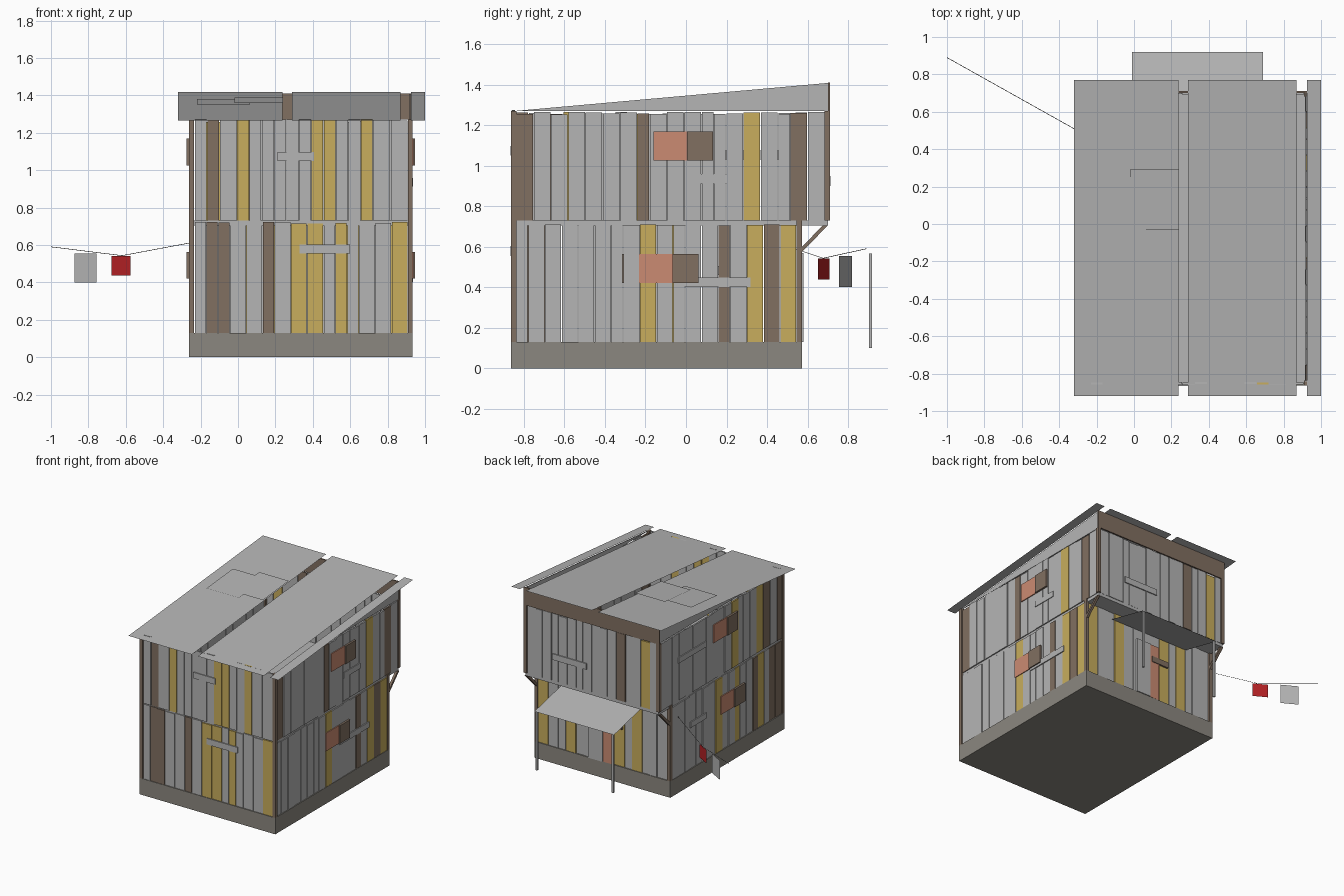
import bpy, bmesh, random
from mathutils import Vector

random.seed(4)
cube = bpy.data.objects.get("Cube")
if cube:
    bpy.data.objects.remove(cube)

COLOURS = {
    "grey_wood": (0.46, 0.46, 0.46),
    "brown_wood": (0.22, 0.16, 0.12),
    "yellow_wood": (0.58, 0.42, 0.11),
    "salmon": (0.6, 0.26, 0.17),
    "red_cloth": (0.45, 0.015, 0.018),
    "base_stone": (0.26, 0.245, 0.215),
    "dark_rope": (0.03, 0.03, 0.03),
}
MATS = {}
for mat_name, rgb in COLOURS.items():
    m = bpy.data.materials.new(mat_name)
    m.use_nodes = True
    m.diffuse_color = (*rgb, 1)
    m.node_tree.nodes["Principled BSDF"].inputs["Base Color"].default_value = (*rgb, 1)
    MATS[mat_name] = m
GREY, BROWN, YELLOW = "grey_wood", "brown_wood", "yellow_wood"


def finish(name, bm, mats):
    mesh = bpy.data.meshes.new(name)
    bmesh.ops.recalc_face_normals(bm, faces=bm.faces)
    bm.to_mesh(mesh)
    bm.free()
    for mat in mats:
        mesh.materials.append(MATS[mat])
    obj = bpy.data.objects.new(name, mesh)
    bpy.context.collection.objects.link(obj)
    return obj


def add_box(bm, lo, hi, index=0):
    lo, hi = Vector(lo), Vector(hi)
    verts = bmesh.ops.create_cube(bm, size=1)["verts"]
    for v in verts:
        v.co = (lo + hi) / 2 + v.co * (hi - lo)
    for f in {f for v in verts for f in v.link_faces}:
        f.material_index = index


def box(name, lo, hi, mat):
    bm = bmesh.new()
    add_box(bm, lo, hi)
    return finish(name, bm, [mat])


def sheet(name, corners, mat):
    bm = bmesh.new()
    bm.faces.new([bm.verts.new(c) for c in corners])
    return finish(name, bm, [mat])


def prism(name, profile, x0, x1, mat):
    """Extrude a (y, z) profile along x."""
    bm = bmesh.new()
    face = bm.faces.new([bm.verts.new((x0, y, z)) for y, z in profile])
    ext = bmesh.ops.extrude_face_region(bm, geom=[face])["geom"]
    moved = [g for g in ext if isinstance(g, bmesh.types.BMVert)]
    bmesh.ops.translate(bm, verts=moved, vec=(x1 - x0, 0, 0))
    return finish(name, bm, [mat])


def plank_wall(name, pattern, axis, start, end, depth, z0, z1):
    """Row of boards; letter gives the colour, a capital gives a wide board."""
    widths = [1.4 if c.isupper() else 1 for c in pattern]
    unit = (end - start) / sum(widths)
    bm = bmesh.new()
    pos = start
    for c, w in zip(pattern, widths):
        a, b = pos + 0.002, pos + w * unit - 0.002
        pos += w * unit
        shift = random.uniform(-0.003, 0.003)
        d0, d1 = depth - 0.006 + shift, depth + 0.006 + shift
        top = z1 - random.uniform(0, 0.012)
        index = "gby".index(c.lower())
        if axis == "x":
            add_box(bm, (a, d0, z0), (b, d1, top), index)
        else:
            add_box(bm, (d0, a, z0), (d1, b, top), index)
    return finish(name, bm, [GREY, BROWN, YELLOW])


LEFT, RIGHT = 0.933, -0.262
FRONT, BACK, UPPER_BACK = -0.864, 0.573, 0.71
BASE, STOREY, EAVE = 0.13, 0.73, 1.27

# Base and the floor between storeys
box("stone_base", (RIGHT, FRONT, 0), (LEFT, BACK, BASE), "base_stone")
box("upper_floor", (RIGHT + 0.012, FRONT + 0.015, 0.705), (LEFT - 0.012, 0.7, STOREY), GREY)

# Plank walls
sx, sy = (-0.232, 0.908), -0.838
plank_wall("front_lower_wall", "gbbGGbGYYgygGGY", "x", *sx, -0.852, BASE, 0.725)
plank_wall("front_upper_wall", "gbGygggggyyggyGG", "x", *sx, -0.852, STOREY, 1.275)
plank_wall("back_lower_wall", "GggYgYGgGGYgGY", "x", *sx, 0.56, BASE, 0.715)
plank_wall("back_upper_wall", "gYGgBGgGGgGGgGgG", "x", *sx, 0.697, STOREY, EAVE)
plank_wall("left_lower_wall", "gGGGGGgGYGgGGbGYBY", "y", sy, 0.546, 0.922, BASE, 0.715)
plank_wall("left_upper_wall", "BGGGGGGbGGGggGYGgBG", "y", sy, 0.685, 0.922, STOREY, 1.265)
plank_wall("right_lower_wall", "BBgYbGGyGGYGGGGgGG", "y", sy, 0.546, -0.251, BASE, 0.715)
plank_wall("right_upper_wall", "bGBYGGgYGGgGGGGGGgG", "y", sy, 0.685, -0.251, STOREY, 1.265)

# Corner posts and diagonal brackets, both sides
for side, x0, x1 in (("right", RIGHT, RIGHT + 0.028), ("left", LEFT - 0.025, LEFT)):
    box(side + "_front_post", (x0, FRONT, BASE), (x1, FRONT + 0.027, EAVE), BROWN)
    box(side + "_lower_back_post", (x0, BACK - 0.027, BASE), (x1, BACK, STOREY), BROWN)
    box(side + "_upper_back_post", (x0, UPPER_BACK - 0.027, STOREY), (x1, UPPER_BACK, EAVE), BROWN)
    prism(side + "_bracket", [(0.573, 0.575), (0.573, 0.6), (0.675, 0.705), (0.7, 0.705)],
          x0 + 0.003, x1 - 0.003, BROWN)
    xm = (x0 + x1) / 2
    prism(side + "_gable", [(FRONT + 0.02, EAVE), (0.7, EAVE), (0.7, 1.408)],
          xm - 0.003, xm + 0.003, GREY)
box("back_beam", (RIGHT, 0.7, EAVE), (LEFT, UPPER_BACK, 1.41), BROWN)


# Sloping roof sheets with open gaps, and two patches
def roof_sheet(name, x0, x1, y0, y1, lift=0.0):
    def z(y):
        return 1.349 + 0.0905 * y + lift
    return sheet(name, [(x0, y0, z(y0)), (x1, y0, z(y0)), (x1, y1, z(y1)), (x0, y1, z(y1))], GREY)


for label, x0, x1 in (("right", -0.32, 0.237), ("middle", 0.29, 0.87), ("left", 0.925, 1.0)):
    roof_sheet(label + "_roof_sheet", x0, x1, -0.92, 0.77)
roof_sheet("large_roof_patch", -0.22, 0.065, -0.08, 0.25, 0.008)
roof_sheet("small_roof_patch", -0.02, 0.24, -0.03, 0.295, 0.013)

# Side windows with shutters, mirrored layout on both walls
for label, x, out, y_start, z0 in (
        ("left_upper", 0.93, 1, -0.16, 1.025), ("left_lower", 0.93, 1, -0.232, 0.42),
        ("right_upper", -0.26, -1, 0.03, 1.025), ("right_lower", -0.26, -1, -0.06, 0.42)):
    for part, a, b, t, mat in (("window", 0, 0.165, 0.007, "salmon"),
                               ("shutter", 0.165, 0.293, 0.015, BROWN)):
        ya, yb = y_start + out * a, y_start + out * b
        box(f"{label}_{part}", (min(x, x + out * t), min(ya, yb), z0),
            (max(x, x + out * t), max(ya, yb), z0 + 0.143), mat)

# Horizontal repair planks
for label, x0, x1, y, z in (("front_upper", 0.21, 0.405, -0.866, 1.05),
                            ("front_lower", 0.33, 0.6, -0.866, 0.555),
                            ("back_upper", 0.38, 0.68, 0.704, 0.9)):
    box(label + "_repair_plank", (x0, y, z), (x1, y + 0.008, z + 0.048), GREY)
for label, x, y0, y1, z in (("left_upper", 0.928, -0.005, 0.2, 0.913),
                            ("left_lower", 0.928, -0.06, 0.318, 0.402),
                            ("right_upper", -0.266, 0.12, 0.47, 1.03),
                            ("right_lower", -0.266, 0.12, 0.32, 0.46)):
    box(label + "_repair_plank", (x, y0, z), (x + 0.008, y1, z + 0.045), GREY)

# Back doorway
box("doorway", (0.245, 0.565, BASE), (0.33, 0.574, 0.57), "salmon")
box("door", (0.33, 0.565, BASE), (0.455, 0.58, 0.57), GREY)
box("door_plank", (0.16, 0.566, 0.43), (0.31, 0.58, 0.475), BROWN)

# Awning on two poles
sheet("awning", [(-0.01, BACK, 0.645), (0.69, BACK, 0.645), (0.69, 0.92, 0.565), (-0.01, 0.92, 0.565)], GREY)
for label, x in (("right", 0.005), ("left", 0.675)):
    box(label + "_awning_pole", (x - 0.008, 0.902, 0.1), (x + 0.008, 0.918, 0.566), GREY)


# Clothes line with two hanging cloths
def line_point(x, z):
    return (x, 0.89 - 0.56 * (x + 1), z)


curve = bpy.data.curves.new("clothes_line", "CURVE")
curve.dimensions = "3D"
curve.bevel_depth = 0.0015
curve.bevel_resolution = 0
spline = curve.splines.new("POLY")
spline.points.add(2)
for p, (x, z) in zip(spline.points, ((-1, 0.59), (-0.62, 0.543), (RIGHT, 0.61))):
    p.co = (*line_point(x, z), 1)
curve.materials.append(MATS["dark_rope"])
bpy.context.collection.objects.link(bpy.data.objects.new("clothes_line", curve))
for name, x0, x1, z0, z1, mat in (("red_cloth", -0.676, -0.575, 0.437, 0.542, "red_cloth"),
                                  ("grey_cloth", -0.874, -0.757, 0.4, 0.553, GREY)):
    sheet(name, [line_point(x0, z0), line_point(x1, z0), line_point(x1, z1), line_point(x0, z1)], mat)
